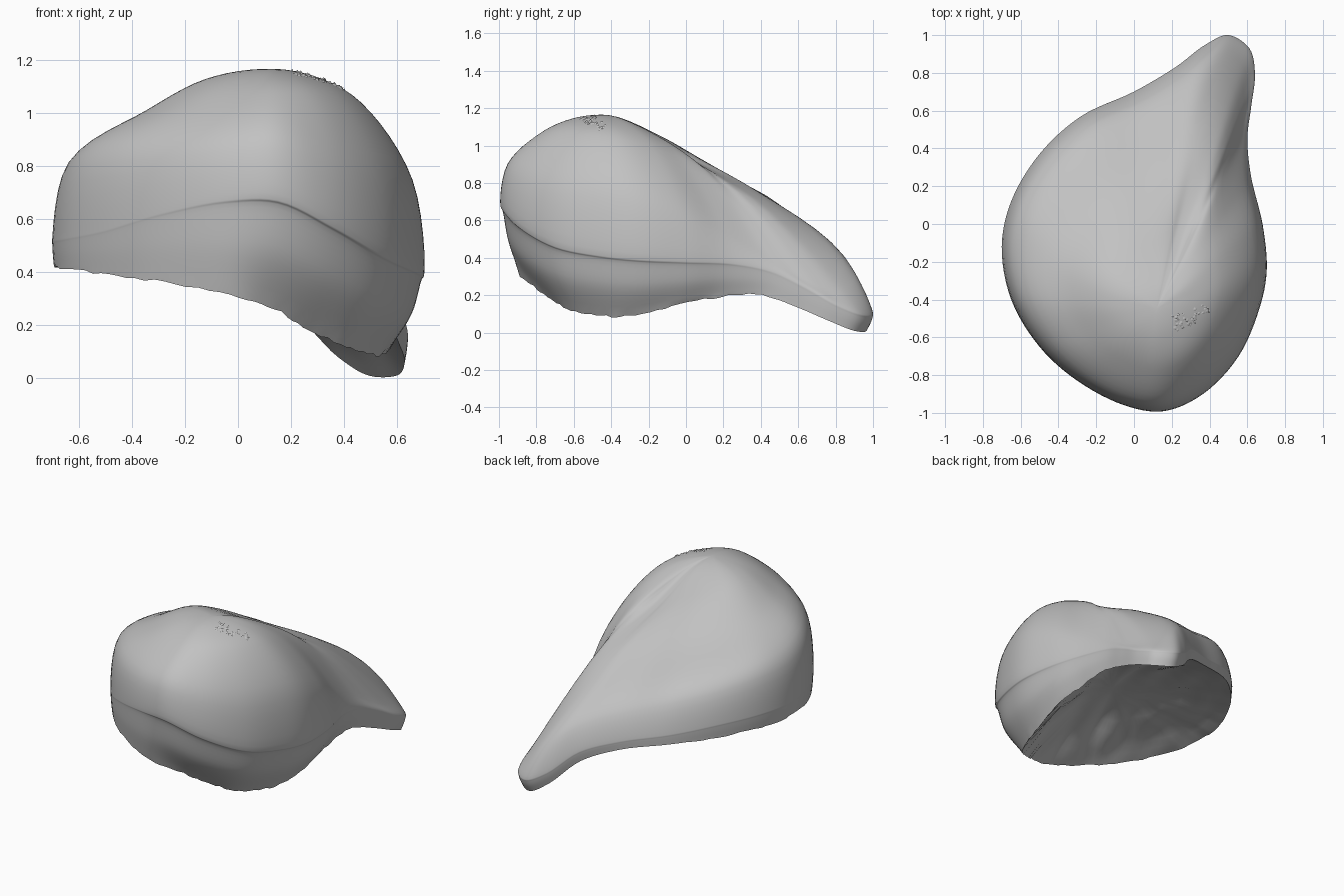
import bpy, math, random
from mathutils import Vector
from mathutils.bvhtree import BVHTree

random.seed(4)
if "Cube" in bpy.data.objects:
    bpy.data.objects.remove(bpy.data.objects["Cube"])

GREY = (0.54, 0.54, 0.54, 1)
grey = bpy.data.materials.new("plain grey")
grey.use_nodes = True
grey.diffuse_color = GREY
grey.node_tree.nodes["Principled BSDF"].inputs["Base Color"].default_value = GREY

APEX = Vector((0.12, -0.45, 1.165))
HOLLOW = Vector((0.06, -0.15, 0.50))  # deepest point of the underside

# Ribs around the shell, from the tail tip: outline x, y, then the heights of
# the rim, the widest line, the shoulder and the upper dome
RIBS = [
    (0.50, 1.00, 0.01, 0.10, 0.29, 0.715),
    (0.38, 0.95, 0.08, 0.16, 0.40, 0.75),
    (0.22, 0.83, 0.23, 0.30, 0.50, 0.79),
    (0.00, 0.70, 0.32, 0.38, 0.58, 0.83),
    (-0.28, 0.57, 0.38, 0.45, 0.67, 0.87),
    (-0.50, 0.37, 0.41, 0.50, 0.73, 0.91),
    (-0.65, 0.12, 0.42, 0.52, 0.78, 0.95),
    (-0.70, -0.12, 0.42, 0.52, 0.80, 0.98),
    (-0.65, -0.40, 0.41, 0.53, 0.84, 1.01),
    (-0.50, -0.65, 0.39, 0.56, 0.86, 1.03),
    (-0.30, -0.83, 0.36, 0.62, 0.87, 1.05),
    (-0.05, -0.96, 0.31, 0.67, 0.89, 1.06),
    (0.15, -0.99, 0.26, 0.67, 0.90, 1.07),
    (0.36, -0.90, 0.18, 0.57, 0.85, 1.07),
    (0.55, -0.70, 0.12, 0.46, 0.80, 1.06),
    (0.66, -0.45, 0.09, 0.41, 0.78, 1.05),
    (0.70, -0.25, 0.09, 0.39, 0.74, 1.03),
    (0.68, 0.00, 0.14, 0.38, 0.66, 0.99),
    (0.62, 0.25, 0.19, 0.37, 0.54, 0.935),
    (0.60, 0.45, 0.20, 0.33, 0.44, 0.875),
    (0.62, 0.62, 0.14, 0.25, 0.34, 0.80),
    (0.64, 0.80, 0.06, 0.15, 0.25, 0.74),
    (0.61, 0.93, 0.01, 0.10, 0.23, 0.71),
]


def spline(pts, i, t):
    """Point between pts[1 + i] and pts[2 + i] on a chord-spaced smooth curve."""
    a, b, c, d = pts[i:i + 4]
    ab, bc, cd = [max((q - p).length, 1e-4) ** 0.5 for p, q in ((a, b), (b, c), (c, d))]
    m1 = ((b - a) / ab - (c - a) / (ab + bc) + (c - b) / bc) * bc
    m2 = ((c - b) / bc - (d - b) / (bc + cd) + (d - c) / cd) * bc
    return (b * (2 * t**3 - 3 * t**2 + 1) + m1 * (t**3 - 2 * t**2 + t)
            + c * (3 * t**2 - 2 * t**3) + m2 * (t**3 - t**2))


def rib_points(x, y, rim, wide, shoulder, upper):
    """Control points of one rib, from the rim up to the crown."""
    # The right side curls under, below a fine lip on the widest line
    tuck = min(2.9, max(0.8, 1.2 + 3.8 * x)) * (wide - rim) ** 2
    drop = 0.23 + 0.25 * max(0, y)                     # straighter towards the tail
    def at(s, z):
        return Vector((APEX.x + (x - APEX.x) * s, APEX.y + (y - APEX.y) * s, z))
    return [at(1 - tuck, rim), at(1 - 0.33 * tuck, (rim + wide) / 2),
            at(1 - 0.06 * tuck, wide - 0.015), at(1, wide),
            at(0.93, shoulder), at(0.6, upper), at(0.3, APEX.z - drop * (APEX.z - upper))]


# Shell: smooth the ribs around the outline, then run each one up to the apex
AROUND, STEPS = 6, 6
ribs = [rib_points(*r) for r in RIBS]
n, levels = len(ribs), len(ribs[0])
columns = []
for i in range(n):
    for k in range(AROUND):
        ring = [spline([ribs[(i + o) % n][j] for o in (-1, 0, 1, 2)], 0, k / AROUND)
                for j in range(levels)]
        beyond = Vector((2 * APEX.x - ring[-1].x, 2 * APEX.y - ring[-1].y, ring[-1].z))
        ctrl = [ring[0] * 2 - ring[1]] + ring + [APEX, beyond]
        col = [spline(ctrl, j, t / STEPS) for j in range(levels) for t in range(STEPS)]
        if col[0].y < 0.5:                              # ragged rim, smooth tail
            col[0].z += random.uniform(-0.006, 0.006)
        col[0].z = max(0.0, col[0].z)
        columns.append(col)


def fan(cols, centre):
    """Join columns into a closed ring of faces that meets at the centre."""
    rows, count = len(cols[0]), len(cols)
    verts = [p for col in cols for p in col] + [centre]
    faces = []
    for c in range(count):
        a, b = c * rows, (c + 1) % count * rows
        faces += [(a + r, b + r, b + r + 1, a + r + 1) for r in range(rows - 1)]
        faces.append((a + rows - 1, b + rows - 1, len(verts) - 1))
    return verts, faces


def add_object(name, verts, faces):
    mesh = bpy.data.meshes.new(name)
    mesh.from_pydata(verts, [], faces)
    mesh.materials.append(grey)
    mesh.polygons.foreach_set("use_smooth", [True] * len(mesh.polygons))
    obj = bpy.data.objects.new(name, mesh)
    bpy.context.collection.objects.link(obj)


verts, faces = fan(columns, APEX)
add_object("shell", verts, faces)

# Underside: wrinkled hollow from the rim up to its deepest point
hollow = []
for col in columns:
    line = []
    for t in (0, 0.04, 0.1, 0.18, 0.28, 0.4, 0.52, 0.64, 0.76, 0.88):
        p = col[0].lerp(HOLLOW, t)
        p.z = col[0].z + (HOLLOW.z - col[0].z) * (1 - (1 - t) ** 2)
        fold = math.sin(19 * p.x + 6 * p.y) + math.sin(31 * p.x - 11 * p.y)
        p.z += 0.010 * fold * math.sin(math.pi * t)
        line.append(p)
    hollow.append(line)
under_verts, under_faces = fan(hollow, HOLLOW)
add_object("underside", under_verts, [f[::-1] for f in under_faces])

# Rough patch: small flakes scattered on the dome
tree = BVHTree.FromPolygons(verts, faces)
flake_verts, flake_faces = [], []
for _ in range(34):
    x = random.uniform(0.20, 0.40)
    y = -0.53 + (x - 0.2) * 0.35 + random.uniform(-0.045, 0.045)
    hit, normal, _, _ = tree.ray_cast(Vector((x, y, 3)), Vector((0, 0, -1)))
    side = normal.orthogonal().normalized()
    other = normal.cross(side)
    size, turn, base = random.uniform(0.008, 0.018), random.uniform(0, 6), len(flake_verts)
    for k in range(5):
        a = turn + k * math.tau / 5
        flake_verts.append(hit + (side * math.cos(a) + other * math.sin(a)) * size
                           * random.uniform(0.5, 1.2) - normal * 0.003)
    flake_verts.append(hit + normal * 0.009)
    flake_faces += [(base + k, base + (k + 1) % 5, base + 5) for k in range(5)]
add_object("rough_patch", flake_verts, flake_faces)
